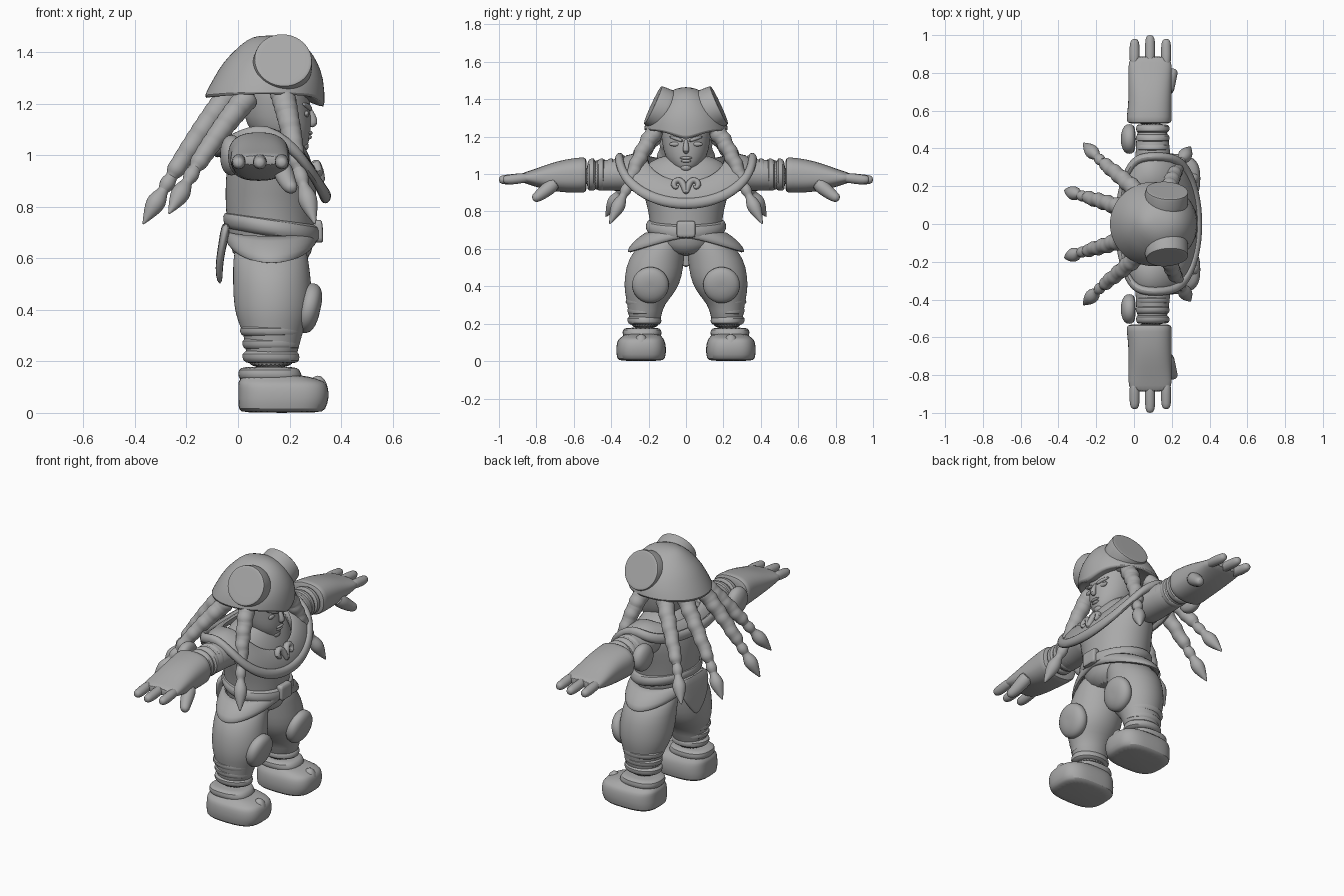
import bpy
import bmesh
from math import sin, cos, pi, copysign
from mathutils import Vector, Matrix

old = bpy.data.objects.get("Cube")
if old:
    bpy.data.objects.remove(old)

clay = bpy.data.materials.new("plain grey")
clay.use_nodes = True
GREY = (0.4, 0.4, 0.4, 1)
clay.diffuse_color = GREY
clay.node_tree.nodes["Principled BSDF"].inputs["Base Color"].default_value = GREY

SIDES = 28
ANGLES = [2 * pi * i / SIDES for i in range(SIDES)]
parts = []


def finish(name, bm, mirror=False):
    """Turn a bmesh into a finished part, optionally mirrored left to right."""
    bmesh.ops.recalc_face_normals(bm, faces=bm.faces)
    mesh = bpy.data.meshes.new(name)
    bm.to_mesh(mesh)
    bm.free()
    mesh.materials.append(clay)
    ob = bpy.data.objects.new(name, mesh)
    bpy.context.collection.objects.link(ob)
    sub = ob.modifiers.new("soften", 'SUBSURF')
    sub.levels = sub.render_levels = 1
    if mirror:
        mod = ob.modifiers.new("mirror", 'MIRROR')
        mod.use_axis = (False, True, False)
        mod.use_mirror_merge = False
    parts.append(ob)
    return ob


def skin(name, rings, mirror=False, caps=True):
    """Join rings of points into a surface."""
    bm = bmesh.new()
    loops = [[bm.verts.new(p) for p in r] for r in rings]
    for a, b in zip(loops, loops[1:]):
        for i in range(len(a)):
            j = (i + 1) % len(a)
            bm.faces.new((a[i], a[j], b[j], b[i]))
    if caps:
        bm.faces.new(loops[0])
        bm.faces.new(loops[-1])
    else:
        bmesh.ops.remove_doubles(bm, verts=bm.verts, dist=0.0001)
    return finish(name, bm, mirror)


def oval(level, u0, u1, v0, v1, power=2, along_y=False):
    """Rounded section between two extents; sizes in hundredths."""
    pts = []
    for t in ANGLES:
        c, s = (copysign(abs(f) ** (2 / power), f) for f in (cos(t), sin(t)))
        u = (u0 + u1) / 2 + c * (u1 - u0) / 2
        v = (v0 + v1) / 2 + s * (v1 - v0) / 2
        p = (u, level, v) if along_y else (u, v, level)
        pts.append(Vector(p) / 100)
    return pts


def stack(name, rows, mirror=False, power=2, along_y=False):
    return skin(name, [oval(*r, power, along_y) for r in rows], mirror)


def centred(rows):
    return [(z, a, b, -w, w) for z, a, b, w in rows]


def tube(name, path, radii, mirror=True):
    """Round tube along a path; sizes in hundredths."""
    pts = [Vector(p) / 100 for p in path]
    rings = []
    for i, p in enumerate(pts):
        d = (pts[min(i + 1, len(pts) - 1)] - pts[max(i - 1, 0)]).normalized()
        side = d.cross(Vector((1, 0, 0))).normalized()
        up = d.cross(side)
        r = radii[i] / 100
        rings.append([p + (side * cos(t) + up * sin(t)) * r for t in ANGLES[::2]])
    return skin(name, rings, mirror)


def pad(name, centre, normal, profile):
    """Mirrored pair of turned discs facing along a normal."""
    m = Vector(normal).to_track_quat('Z', 'Y').to_matrix()
    rings = [[Vector(centre) / 100 + m @ (Vector((r * cos(t), r * sin(t), h)) / 100)
              for t in ANGLES] for r, h in profile]
    return skin(name, rings, True)


def blob(name, centre, size, mirror=False):
    bm = bmesh.new()
    scale = Matrix.Diagonal(Vector(size) / 100).to_4x4()
    bmesh.ops.create_uvsphere(bm, u_segments=16, v_segments=10, radius=1,
                              matrix=Matrix.Translation(Vector(centre) / 100) @ scale)
    return finish(name, bm, mirror)


# torso, belt and buckle
stack("torso", centred([(56, 3, 25, 8), (62, -3, 29, 18), (70, -4, 30, 19), (80, -5, 30, 20),
                        (90, -5, 31, 23), (100, -4, 28, 25), (107, 0, 24, 20), (111, 6, 20, 9)]))
belt = stack("belt", centred([(67, -2, 29, 18), (68, -5, 32, 21), (71, -6, 32, 22),
                              (74, -6, 32, 21), (75, -2, 29, 18)]))
for v in belt.data.vertices:
    v.co.z += 0.01 - 0.15 * (v.co.x - 0.13)
stack("buckle", [(66, 29, 33, -5, 5), (67, 29, 33, -5, 5), (74, 29, 33, -5, 5),
                 (75, 29, 32, -5, 5)], power=6)


# skirt: longest and widest at the hips
def skirt_ring(half_x, half_y, top, drop):
    return [Vector((0.13 + half_x * cos(t), half_y * sin(t), top - drop * abs(sin(t)) ** 1.2))
            for t in ANGLES]


skirt = [skirt_ring(0.16, 0.18, 0.71, 0), skirt_ring(0.18, 0.25, 0.7, 0.03),
         skirt_ring(0.18, 0.31, 0.67, 0.06), skirt_ring(0.17, 0.32, 0.66, 0.085),
         skirt_ring(0.15, 0.28, 0.66, 0.08)]
skin("hip_skirt", skirt + skirt[:1], caps=False)

# pointed rear flap hanging from the belt
stack("rear_flap", [(50, -8, -6, -1, 1), (56, -9, -6, -7, 7), (63, -8, -5, -12, 12),
                    (70, -7, -3, -13, 13), (74, -6, -3, -12, 12)], power=3)

# legs, gaiters, knee pads and boots
stack("leg", [(68, 1, 25, 2, 18), (62, -2, 27, 0, 25), (55, -2, 28, 1, 31), (45, -2, 29, 2, 33),
              (38, -1, 28, 5, 33), (33, 1, 26, 9, 32), (28, 3, 24, 13, 31), (16, 3, 22, 14, 30)], True)
for name, z, grow in (("upper_gaiter", 32, 1), ("middle_gaiter", 27, 0), ("lower_gaiter", 22, 0)):
    stack(name, [(z - 3, 4, 22, 15, 29), (z - 2, 2 - grow, 24 + grow, 13 - grow, 31 + grow),
                 (z + 1, 1 - grow, 24 + grow, 13 - grow, 32 + grow), (z + 3, 4, 22, 15, 29)], True)
pad("knee_pad", (26, 19, 41), (0.96, 0, -0.22),
    [(8, -2), (10, 0), (10, 3), (8, 5), (4, 6), (1, 6)])
stack("boot", [(0, 2, 32, 13, 35), (1, 0, 34, 11, 37), (6, 0, 35.5, 10.5, 37.5),
               (10, 0, 35, 11, 37), (12, 0, 34, 12, 36), (13, 1, 31, 13, 34),
               (15, 1, 25, 14, 33)], True, 3)
stack("boot_cuff", [(12, 1, 25, 14, 33), (14, 0, 25, 13, 34), (17, 0, 24, 13, 34),
                    (18, 2, 22, 15, 32)], True, 2.5)
blob("toe_cap", (31, 24, 8.5), (4, 4, 6), True)

# arms, gauntlets and hands
stack("upper_arm", [(18, 0, 22, 90, 110), (28, 0, 21, 91, 109), (36, 1, 19, 91, 108),
                    (56, 1, 18, 91, 107)], True, along_y=True)
for i, y in enumerate((38, 43, 48)):
    stack("sleeve_band_%d" % (i + 1), [(y, 2, 17, 92, 106), (y + 1, 1, 19, 91, 109),
                                       (y + 4, 1, 19, 91, 108), (y + 5, 2, 17, 92, 106)],
          True, along_y=True)
pad("elbow_pad", (-1, 45, 100), (-1, 0, 0), [(6, -2), (8, 0), (8, 3), (6, 5), (2, 6)])
stack("gauntlet", [(53, 0, 17, 93, 106), (53.5, -4, 20, 90, 109), (56, -4, 20, 90, 109),
                   (64, -3, 20, 90, 108), (72, -3, 20, 91, 106), (80, -3, 20, 93, 103),
                   (86, -3, 20, 95, 101), (89, -1, 18, 96, 100)], True, 2.5, True)
for i, (x, tip) in enumerate(((0.3, 98), (8.5, 100), (17, 98))):
    tube("finger_%d" % (i + 1), [(x, 82, 98), (x, 87, 98), (x, tip - 5, 97), (x, tip - 1, 97),
                                 (x, tip, 97)], [2, 2.8, 2.8, 2.4, 1])
tube("thumb", [(17, 69, 96), (18, 74, 92), (20, 79, 88), (21, 81, 87), (21, 82, 86.5)],
     [4, 4, 3, 2.5, 1])


# shoulder mantle with a raised rim
def mantle_ring(x_back, x_front, y, z_back, z_side, z_front, z_off=0):
    pts = []
    for t in ANGLES:
        c, s = cos(t), sin(t)
        x, z = (x_front, z_front) if c > 0 else (x_back, z_back)
        k = abs(c) ** 0.6
        pts.append(Vector((11 + (x - 11) * k, y * s,
                           z_side + (z - z_side) * abs(c) + z_off)) / 100)
    return pts


inner = mantle_ring(1, 27, 17, 109, 112, 101)
middle = mantle_ring(-4, 33, 29, 107, 112, 90)
outer = mantle_ring(-8, 35, 36, 102, 110, 83)
under = mantle_ring(-5, 31, 32, 101, 108, 84, -2)
skin("mantle", [inner, middle, outer, under, inner], caps=False)
edge = mantle_ring(-8, 34, 36, 102, 109.5, 84)
rim = []
for a in range(9):
    w = 2 * pi * a / 8
    rim.append([p + Vector((p.x - 0.11, p.y, 0)).normalized() * 0.025 * cos(w)
                + Vector((0, 0, 0.032 * sin(w))) for p in edge])
skin("mantle_rim", rim, caps=False)

# curled chest clasp
tube("clasp_curl", [(33, 0, 89), (31.5, 1, 94), (30, 3, 97), (30, 6, 96.5), (31, 7, 94),
                    (31.5, 5, 92), (31.5, 4, 94)], [1.2, 2, 2, 2, 2, 1.5, 0.5])

# head and face
stack("head", centred([(101, 18, 24, 2), (103, 13, 27, 6), (107, 7, 28, 10), (112, 3, 28.5, 12),
                       (118, 2, 28, 13), (126, 2, 28, 14), (134, 5, 24, 12)]))
tube("nose", [(27, 0, 119), (29, 0, 115), (29.5, 0, 112.5), (28, 0, 111)], [1, 1.4, 2, 1], False)
blob("upper_lip", (28, 0, 108.6), (1, 3.4, 0.8))
blob("lower_lip", (27.5, 0, 107), (1.2, 2.8, 0.9))
blob("chin", (25.5, 0, 103.5), (2, 3, 2))
blob("eye", (26.7, 6, 116), (1, 3, 1.2), True)
tube("brow", [(28.2, 1.5, 117.5), (27.5, 5, 119), (25, 9, 120)], [0.8, 1.2, 0.6])

# helmet: rim dips to a point over the face
levels = [(28, 1, 23, 15), (24, -12, 33, 22), (24, -14, 34, 23), (30, -9.5, 33.5, 21),
          (36, -6, 31, 17.5), (41, -1, 28, 13), (45, 3.5, 23, 8), (46.5, 8, 17, 2)]
shell = [oval(100 + z, a, b, -w, w) for z, a, b, w in levels]
for r in shell[:3]:
    for p, t in zip(r, ANGLES):
        p.z += 0.015 * sin(t) ** 2 - 0.02 - 0.04 * max(0, 1 - abs(p.y) / 0.12) * (cos(t) > 0)
skin("helmet", shell)
pad("helmet_disc", (17, 11.5, 134), (0.08, 0.9, 0.42),
    [(12, -7), (11.7, 2), (11.4, 6), (11.2, 6.9), (10.9, 7), (5, 7)])


# braids: knotted plait, bead and leaf-shaped tip
def braid(name, root, bend, tip, rise):
    a, b, c = (Vector(p) for p in (root, bend, tip))
    path, radii = [], []
    knots = 18
    for i in range(knots + 1):
        t = i / knots
        sway = Vector((0, 0.5, 0)) * sin(i * pi / 2)
        path.append(a.lerp(b, t) + sway + Vector((0, rise / 2, rise)) * (4 * t * (1 - t)))
        radii.append((5.4 if i % 2 else 4.6) * (1 - 0.3 * t))
    for t, r in ((0.06, 2), (0.14, 3.1), (0.25, 3.1), (0.32, 1.9), (0.38, 2.4),
                 (0.52, 4), (0.66, 3.7), (0.85, 1.8), (1, 0.2)):
        path.append(b.lerp(c, t))
        radii.append(r)
    tube(name, path, radii)


braid("rear_inner_braid", (-3, 7, 124), (-25, 14, 93), (-37, 18, 73), 1)
braid("rear_outer_braid", (4, 15, 123), (-16, 32, 96), (-27, 43, 77), 1)
braid("front_braid", (17, 15, 125), (23, 30, 96), (30, 41, 73), 1.5)

# smooth shading with crisp creases
bpy.ops.object.select_all(action='DESELECT')
for ob in parts:
    ob.select_set(True)
bpy.context.view_layer.objects.active = parts[0]
bpy.ops.object.shade_smooth_by_angle(angle=0.9)
